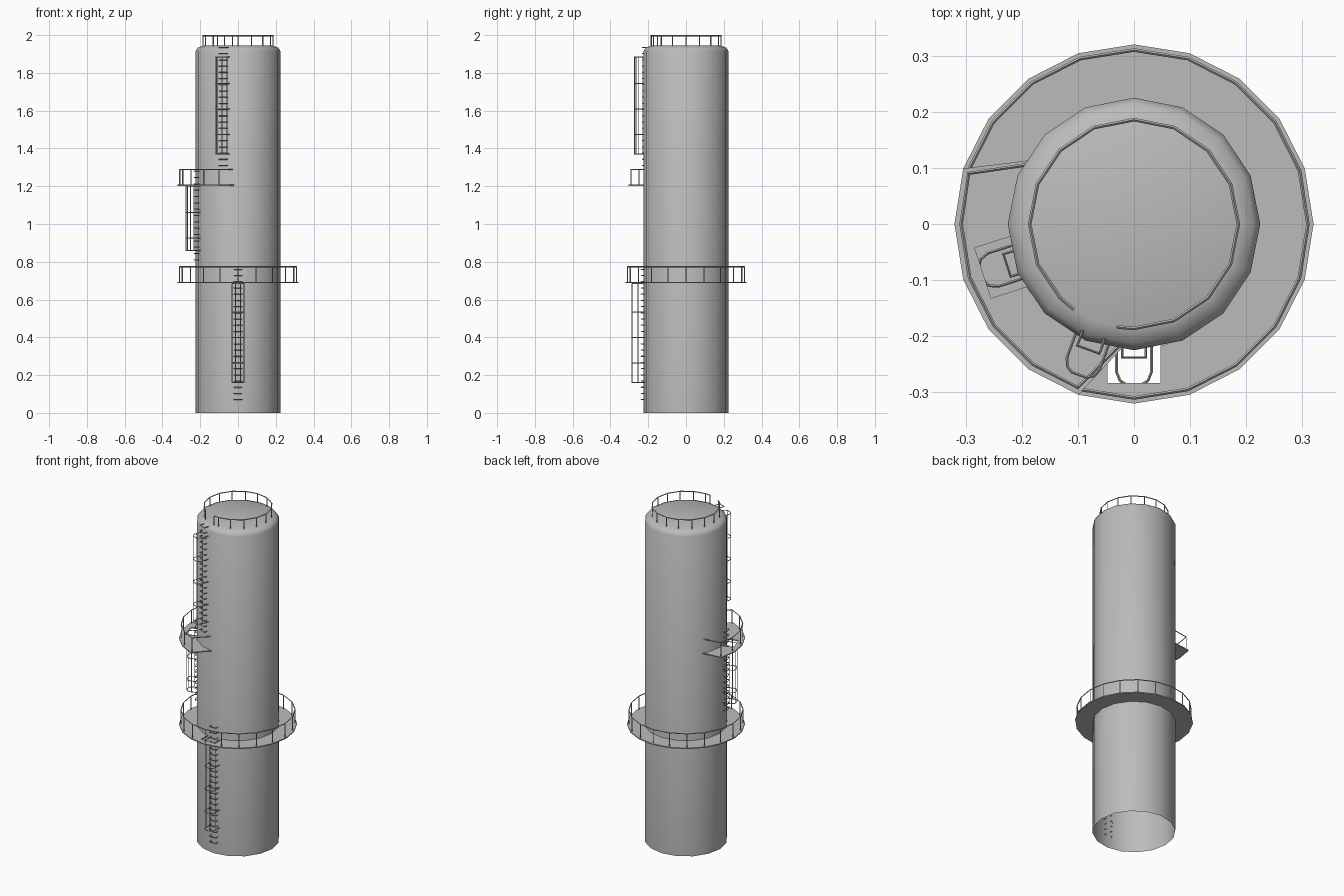
import bpy, bmesh
from math import sin, cos, radians, atan2, degrees

if "Cube" in bpy.data.objects:
    bpy.data.objects.remove(bpy.data.objects["Cube"], do_unlink=True)

grey = bpy.data.materials.new("plain_grey")
grey.use_nodes = True
grey.diffuse_color = (0.5, 0.5, 0.5, 1)
grey.node_tree.nodes["Principled BSDF"].inputs["Base Color"].default_value = (0.5, 0.5, 0.5, 1)

WALL = 0.225
SIDES = 16
STEP = 360 / SIDES
BAR = 0.0032


def polar(r, deg, z=0.0):
    return (r * cos(radians(deg)), r * sin(radians(deg)), z)


def local(t, r, deg, z=0.0):
    """Point r outwards and t sideways from the axis, facing deg."""
    a = radians(deg)
    return (r * cos(a) - t * sin(a), r * sin(a) + t * cos(a), z)


def add_mesh(name, mesh):
    obj = bpy.data.objects.new(name, mesh)
    bpy.context.collection.objects.link(obj)
    mesh.materials.clear()
    mesh.materials.append(grey)
    return obj


def from_curve(name, paths, bevel=0.0, extrude=0.0, z=0.0):
    """Thin bars along open paths, or a flat plate from closed outlines."""
    flat = extrude > 0
    curve = bpy.data.curves.new(name, "CURVE")
    curve.dimensions = "2D" if flat else "3D"
    curve.fill_mode = "BOTH" if flat else "FULL"
    curve.bevel_depth, curve.extrude = bevel, extrude
    curve.bevel_resolution = 0
    curve.use_fill_caps = not flat
    for path, closed in paths:
        spline = curve.splines.new("POLY")
        spline.points.add(len(path) - 1)
        for point, co in zip(spline.points, path):
            point.co = (*co, 1)
        spline.use_cyclic_u = closed
    temp = bpy.data.objects.new("temp", curve)
    bpy.context.collection.objects.link(temp)
    graph = bpy.context.evaluated_depsgraph_get()
    mesh = bpy.data.meshes.new_from_object(temp.evaluated_get(graph))
    bpy.data.objects.remove(temp, do_unlink=True)
    for poly in mesh.polygons:
        poly.use_smooth = False
    mesh.name = name
    obj = add_mesh(name, mesh)
    obj.location.z = z
    return obj


# Tank: open at the bottom, rounded shoulder, flat cap
bm = bmesh.new()
rings = []
for r, z in [(WALL, 0), (WALL, 1.915), (0.214, 1.933), (0.187, 1.944)]:
    rings.append([bm.verts.new(polar(r, i * STEP, z)) for i in range(SIDES)])
for low, high in zip(rings, rings[1:]):
    for i in range(SIDES):
        j = (i + 1) % SIDES
        bm.faces.new((low[i], low[j], high[j], high[i]))
bm.faces.new(rings[-1])
mesh = bpy.data.meshes.new("tank")
bm.to_mesh(mesh)
bm.free()
tank = add_mesh("tank", mesh)
bpy.context.view_layer.objects.active = tank
tank.select_set(True)
bpy.ops.object.shade_smooth_by_angle(angle=radians(60))
tank.select_set(False)


def inner_edge(start, end, hatch):
    """Deck edge along the wall, with a rectangular ladder hatch cut outwards."""
    half, depth, r = 0.047, 0.283, WALL - 0.002
    reach = degrees(atan2(half, r))
    wall = [i * STEP for i in range(2 * SIDES) if start < i * STEP < end]
    before = [polar(r, a) for a in wall if a < hatch - reach]
    after = [polar(r, a) for a in wall if a > hatch + reach]
    notch = [local(-half, 0.217, hatch), local(-half, depth, hatch),
             local(half, depth, hatch), local(half, 0.217, hatch)]
    return before + notch + after


def railing(name, path, closed, floor, top):
    """Top bar with a post under every corner."""
    bars = [([(x, y, top - BAR) for x, y, _ in path], closed)]
    bars += [([(x, y, floor), (x, y, top - BAR)], False) for x, y, _ in path]
    from_curve(name, bars, bevel=BAR)


# Lower platform: full ring
ring = [18 * i for i in range(20)]
from_curve("lower_deck", [([polar(0.32, a) for a in ring], True),
                          (inner_edge(90, 450, 270) + [polar(WALL, 90)], True)],
           extrude=0.003, z=0.69)
railing("lower_railing", [polar(0.31, a) for a in ring], True, 0.69, 0.777)

# Upper platform: a sector with slanted ends
arc = [162 + 18 * i for i in range(6)]
outline = [polar(0.215, 148)] + inner_edge(148, 266, 198) + [polar(0.215, 266)]
from_curve("upper_deck", [([polar(0.32, a) for a in arc] + outline[::-1], True)],
           extrude=0.003, z=1.205)
ends = [polar(0.218, 151)], [polar(0.218, 263)]
rail_arc = [polar(0.308, a) for a in [163] + arc[1:-1] + [251]]
railing("upper_railing", ends[0] + rail_arc + ends[1], False, 1.205, 1.292)

# Roof railing with a gap at the ladder
roof = [261] + [270 + STEP * i for i in range(15)] + [594.5]
railing("roof_railing", [polar(0.186, a) for a in roof], False, 1.94, 2.0)


def ladder(name, deg, bottom, top, hoops):
    """Staple rungs fixed in the wall, with a safety cage around them."""
    count = round((top - bottom) / 0.033)
    rungs = []
    for i in range(count + 1):
        z = bottom + (top - bottom) * i / count
        staple = [(-0.021, 0.21), (-0.021, 0.238), (0.021, 0.238), (0.021, 0.21)]
        rungs.append(([local(t, r, deg, z) for t, r in staple], False))
    from_curve(name + "_rungs", rungs, bevel=0.0028)
    side = [(0.031, 0.215), (0.031, 0.264), (0.025, 0.279), (0.014, 0.286)]
    hoop = [(-t, r) for t, r in side] + side[::-1]
    cage = [([local(t, r, deg, z) for t, r in hoop], False) for z in hoops]
    for t, r in [(0.031, 0.255), (0.014, 0.286)]:
        for s in (-t, t):
            cage.append(([local(s, r, deg, z) for z in (hoops[0], hoops[-1])], False))
    from_curve(name + "_cage", cage, bevel=0.0025)


# Three caged ladders, stepping round the tank
ladder("bottom_ladder", 270, 0.07, 0.76, [0.16, 0.265, 0.4, 0.535, 0.685])
ladder("middle_ladder", 198, 0.81, 1.28, [0.86, 0.925, 1.06, 1.2])
ladder("top_ladder", 250, 1.31, 1.935, [1.37, 1.475, 1.61, 1.745, 1.885])
